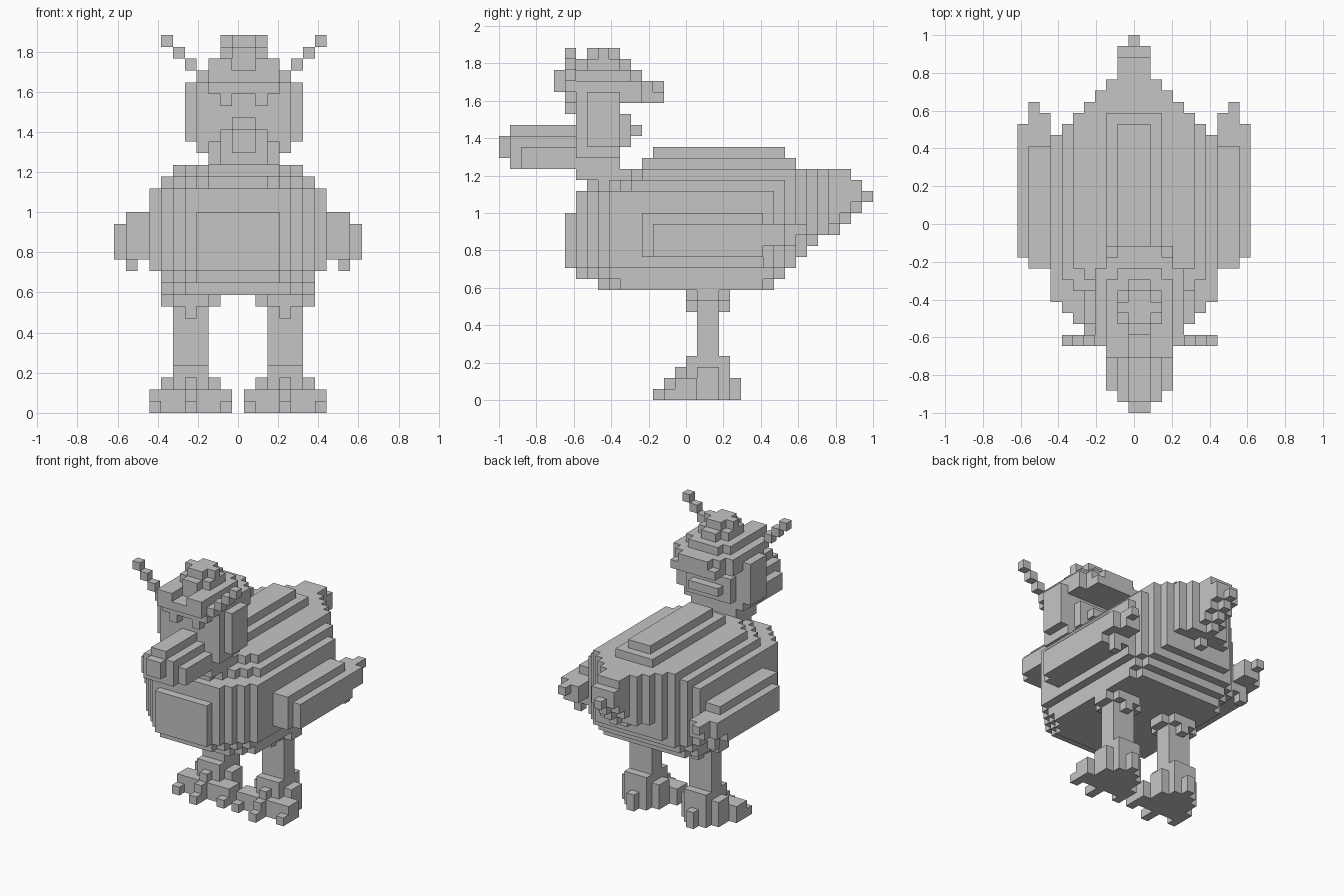
import bpy, bmesh, math

if "Cube" in bpy.data.objects:
    bpy.data.objects.remove(bpy.data.objects["Cube"])

U = 2 / 34  # voxel size
grey = bpy.data.materials.new("plain_grey")
grey.diffuse_color = (0.56, 0.56, 0.56, 1)
grey.use_nodes = True
grey.node_tree.nodes["Principled BSDF"].inputs["Base Color"].default_value = grey.diffuse_color


def cells(boxes):
    """Fill boxes (x0, x1, y0, y1, z0, z1); x counts cells, cell 0 sits on the centre line."""
    out = set()
    for x0, x1, y0, y1, z0, z1 in boxes:
        out |= {(x, y, z) for x in range(x0, x1 + 1)
                for y in range(y0, y1) for z in range(z0, z1)}
    return out


def mirror(c):
    return {(-x, y, z) for x, y, z in c}


def build(name, filled):
    """Skin a set of cells with its outer faces and merge the flat areas."""
    bm = bmesh.new()
    verts = {}

    def vert(p):
        if p not in verts:
            verts[p] = bm.verts.new(((p[0] - 0.5) * U, p[1] * U, p[2] * U))
        return verts[p]

    for c in filled:
        for axis in range(3):
            for side in (0, 1):
                n = list(c)
                n[axis] += 2 * side - 1
                if tuple(n) in filled:
                    continue
                a, b = (axis + 1) % 3, (axis + 2) % 3
                ring = []
                for da, db in ((0, 0), (1, 0), (1, 1), (0, 1)):
                    p = list(c)
                    p[axis] += side
                    p[a] += da
                    p[b] += db
                    ring.append(vert(tuple(p)))
                bm.faces.new(ring if side else ring[::-1])
    bmesh.ops.dissolve_limit(bm, angle_limit=math.radians(1),
                             verts=bm.verts[:], edges=bm.edges[:])
    me = bpy.data.meshes.new(name)
    bm.to_mesh(me)
    bm.free()
    me.materials.append(grey)
    bpy.context.collection.objects.link(bpy.data.objects.new(name, me))


# Body: each layer is (half width, front limit, front taper, back limit, back taper)
layers = {10: (6, -8, 12, 8, 13), 11: (6, -10, 13, 9, 14), 12: (7, -11, 14, 10, 15),
          13: (7, -11, 14, 11, 15), 14: (7, -11, 14, 12, 15), 15: (7, -11, 14, 14, 15),
          16: (7, -11, 14, 15, 15), 17: (7, -10, 14, 16, 15), 18: (7, -10, 14, 17, 15),
          19: (6, -9, 11, 16, 15), 20: (5, -7, 9, 15, 15)}
body = set()
for z, (half, front, ft, back, bt) in layers.items():
    for x in range(-half, half + 1):
        k = abs(x)
        tail = {0: 17, 1: 16}.get(k, bt - k)
        if 13 < z < 18 and k:  # rounded underside of the tail
            tail = min(tail, back - 1)
        body |= cells([(x, x, max(front, k - ft), min(back, tail), z, z + 1)])
# stepped ridge on the back
body |= cells([(-2, 2, -4, 10, 21, 22), (-1, 1, -3, 9, 22, 23)])
build("body", body)

# Wings, rising towards the tip
wing = cells([(8, 9, -4, 7, 13, 17), (8, 10, 7, 9, 14, 16), (8, 9, 9, 10, 14, 16),
              (9, 9, 10, 11, 15, 16), (8, 9, 7, 8, 13, 14), (9, 9, 7, 8, 12, 13),
              (10, 10, -3, 7, 13, 16)])
build("right_wing", wing)
build("left_wing", mirror(wing))

# Legs with cross-shaped hips
leg = cells([(3, 5, 1, 3, 4, 10), (2, 6, 1, 3, 9, 10), (3, 5, 0, 4, 9, 10),
             (4, 4, 0, 4, 8, 9)])
build("right_leg", leg)
build("left_leg", mirror(leg))

# Feet with three front toes and a heel toe
foot = cells([(2, 6, 0, 3, 0, 2), (3, 5, -1, 4, 0, 2), (4, 4, -3, 0, 0, 1),
              (4, 4, -2, 0, 1, 2), (4, 4, 4, 5, 0, 2),
              (3, 5, 0, 4, 2, 3), (4, 4, -1, 0, 2, 3), (2, 6, 1, 3, 2, 3),
              (3, 5, 0, 4, 3, 4),
              (1, 1, -2, 0, 0, 1), (7, 7, -2, 0, 0, 1),
              (2, 2, -1, 0, 0, 2), (6, 6, -1, 0, 0, 2),
              (1, 1, -1, 1, 0, 2), (7, 7, -1, 1, 0, 2)])
build("right_foot", foot)
build("left_foot", mirror(foot))

# Head, neck, back bun and rounded crest
build("head", cells([(-2, 3, -10, -6, 20, 22), (-3, 4, -10, -6, 22, 29),
                     (-2, 3, -6, -5, 23, 26), (-1, 2, -5, -4, 24, 25),
                     (-3, 4, -6, -4, 27, 29), (-2, 3, -4, -2, 27, 28),
                     (-2, 3, -4, -3, 28, 29), (-1, 2, -3, -2, 28, 29),
                     (-2, 3, -10, -5, 29, 30), (-1, 2, -5, -4, 29, 30),
                     (-1, 2, -9, -6, 30, 31), (0, 1, -10, -5, 30, 31),
                     (-1, 2, -8, -7, 31, 32), (0, 1, -9, -6, 31, 32)]))

# Side plates of the head
for name, x in (("left_cheek", -4), ("right_cheek", 5)):
    build(name, cells([(x, x, -9, -6, 23, 28)]))

# Brow with antennae climbing outwards
brow = [(-3, 4, -11, -10, 28, 29), (-2, 3, -11, -10, 27, 28),
        (-1, -1, -11, -10, 26, 27), (2, 2, -11, -10, 26, 27),
        (-2, -1, -12, -11, 28, 30), (2, 3, -12, -11, 28, 30),
        (-2, -1, -11, -10, 29, 30), (2, 3, -11, -10, 29, 30),
        (0, 1, -12, -11, 28, 29)]
for i in range(3):
    brow += [(x, x, -11, -10, 29 + i, 30 + i) for x in (-4 - i, 5 + i)]
build("brow_and_antennae", cells(brow))

# Beak
build("beak", cells([(-2, 3, -15, -10, 21, 23), (-1, 2, -16, -10, 21, 24),
                     (0, 1, -16, -10, 21, 25), (0, 1, -17, -16, 22, 24)]))
